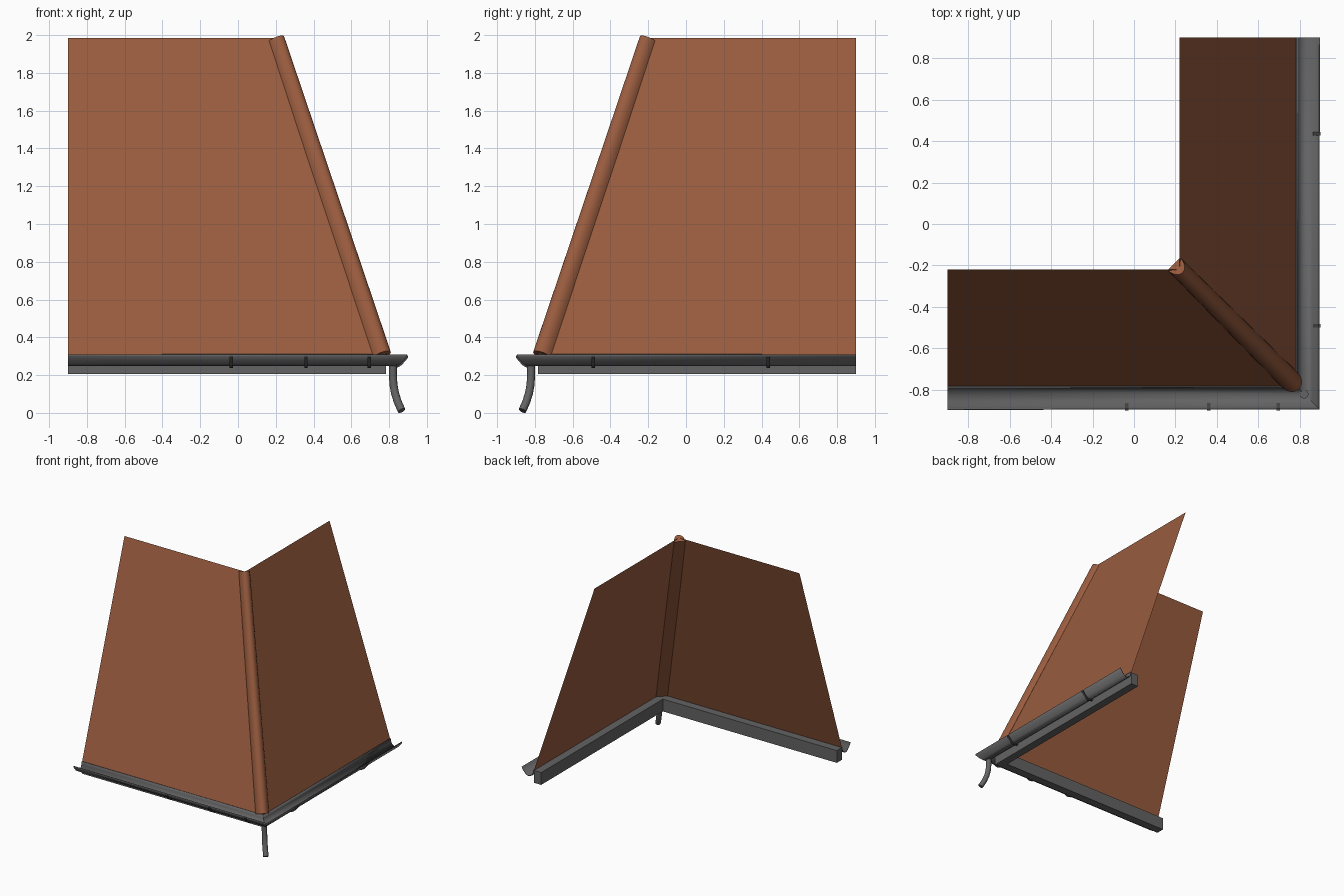
import bpy, math
from mathutils import Vector

if "Cube" in bpy.data.objects:
    bpy.data.objects.remove(bpy.data.objects["Cube"])


def material(name, rgb):
    m = bpy.data.materials.new(name)
    m.diffuse_color = (*rgb, 1)
    m.use_nodes = True
    m.node_tree.nodes["Principled BSDF"].inputs["Base Color"].default_value = m.diffuse_color
    return m


BROWN = material("terracotta_brown", (0.32, 0.107, 0.049))
GREY = material("dark_grey", (0.125, 0.125, 0.125))
DARK = material("bracket_grey", (0.06, 0.06, 0.06))
END = 0.9  # open end of both wings


def build(name, verts, faces, mat, smooth=None):
    me = bpy.data.meshes.new(name)
    me.from_pydata([tuple(v) for v in verts], [], faces)
    me.materials.append(mat)
    ob = bpy.data.objects.new(name, me)
    bpy.context.collection.objects.link(ob)
    bpy.ops.object.select_all(action='DESELECT')
    ob.select_set(True)
    bpy.context.view_layer.objects.active = ob
    if smooth:
        bpy.ops.object.shade_smooth_by_angle(angle=math.radians(smooth))
    return ob


def loft(name, rings, closed, mat, smooth=None):
    """Join equal point rings into a skin; closed rings also get end caps."""
    n = len(rings[0])
    faces = []
    for r in range(len(rings) - 1):
        for i in range(n if closed else n - 1):
            j = (i + 1) % n
            faces.append((r * n + i, r * n + j, (r + 1) * n + j, (r + 1) * n + i))
    if closed:
        faces.append(tuple(range(n))[::-1])
        faces.append(tuple((len(rings) - 1) * n + i for i in range(n)))
    return build(name, [p for ring in rings for p in ring], faces, mat, smooth)


def around_corner(name, profile, closed, mat, smooth=None):
    """Sweep a (distance, height) profile along both wings with a mitre."""
    rings = [[(-END, -d, z) for d, z in profile],
             [(d, -d, z) for d, z in profile],
             [(d, END, z) for d, z in profile]]
    return loft(name, rings, closed, mat, smooth)


# Two roof slopes meeting at the hip
around_corner("roof_slopes", [(0.783, 0.305), (0.22, 1.985)], False, BROWN)

# Rounded hip cap
low, high = Vector((0.78, -0.78, 0.318)), Vector((0.219, -0.219, 1.988))
side = Vector((1, 1, 0)).normalized()
up = (high - low).cross(side).normalized()
if up.z < 0:
    up = -up
rings = []
for base, w in ((low, 0.052), (high, 0.043)):
    rings.append([base + side * w * math.cos(a) + up * (0.066 * math.sin(a) - 0.042)
                  for a in (math.pi * i / 14 for i in range(15))])
loft("hip_cap", rings, True, BROWN, 40)

# Fascia beam below the eaves
around_corner("fascia_beam", [(0.783, 0.205), (0.783, 0.308), (0.715, 0.308), (0.715, 0.205)],
              True, GREY)

# Open gutter trough
gutter = around_corner("gutter", [(0.786, 0.31), (0.79, 0.285), (0.8, 0.265), (0.82, 0.253),
                                  (0.842, 0.251), (0.86, 0.262), (0.877, 0.28), (0.892, 0.3),
                                  (0.893, 0.31)], False, GREY, 40)
sol = gutter.modifiers.new("thickness", 'SOLIDIFY')
sol.thickness = 0.005
sol.offset = 0

# Gutter brackets: straps hugging the outside of the trough
strap = [(0.8, 0.246), (0.84, 0.238), (0.866, 0.252), (0.9, 0.292), (0.9, 0.304),
         (0.89, 0.304), (0.858, 0.262), (0.84, 0.252), (0.8, 0.256)]
for i, s in enumerate((-0.035, 0.36, 0.695)):
    loft(f"front_bracket_{i + 1}",
         [[(s + o, -d, z) for d, z in strap] for o in (-0.009, 0.009)], True, DARK)
for i, s in enumerate((-0.49, 0.435)):
    loft(f"side_bracket_{i + 1}",
         [[(d, s + o, z) for d, z in strap] for o in (-0.009, 0.009)], True, DARK)

# Curved downspout kicking out along the diagonal
out = Vector((1, -1, 0)).normalized()
path = [(0.82, 0.262), (0.82, 0.2), (0.823, 0.15), (0.831, 0.105), (0.845, 0.06), (0.866, 0.018)]
pts = [Vector((d, -d, z)) for d, z in path]
rings = []
for i, p in enumerate(pts):
    t = (pts[min(i + 1, len(pts) - 1)] - pts[max(i - 1, 0)]).normalized()
    v = t.cross(side).normalized()
    rings.append([p + 0.021 * (side * math.cos(a) + v * math.sin(a))
                  for a in (math.tau * k / 16 for k in range(16))])
low_z = min(q.z for q in rings[-1])
rings[-1] = [q - Vector((0, 0, low_z)) for q in rings[-1]]
loft("downspout", rings, True, GREY, 40)
